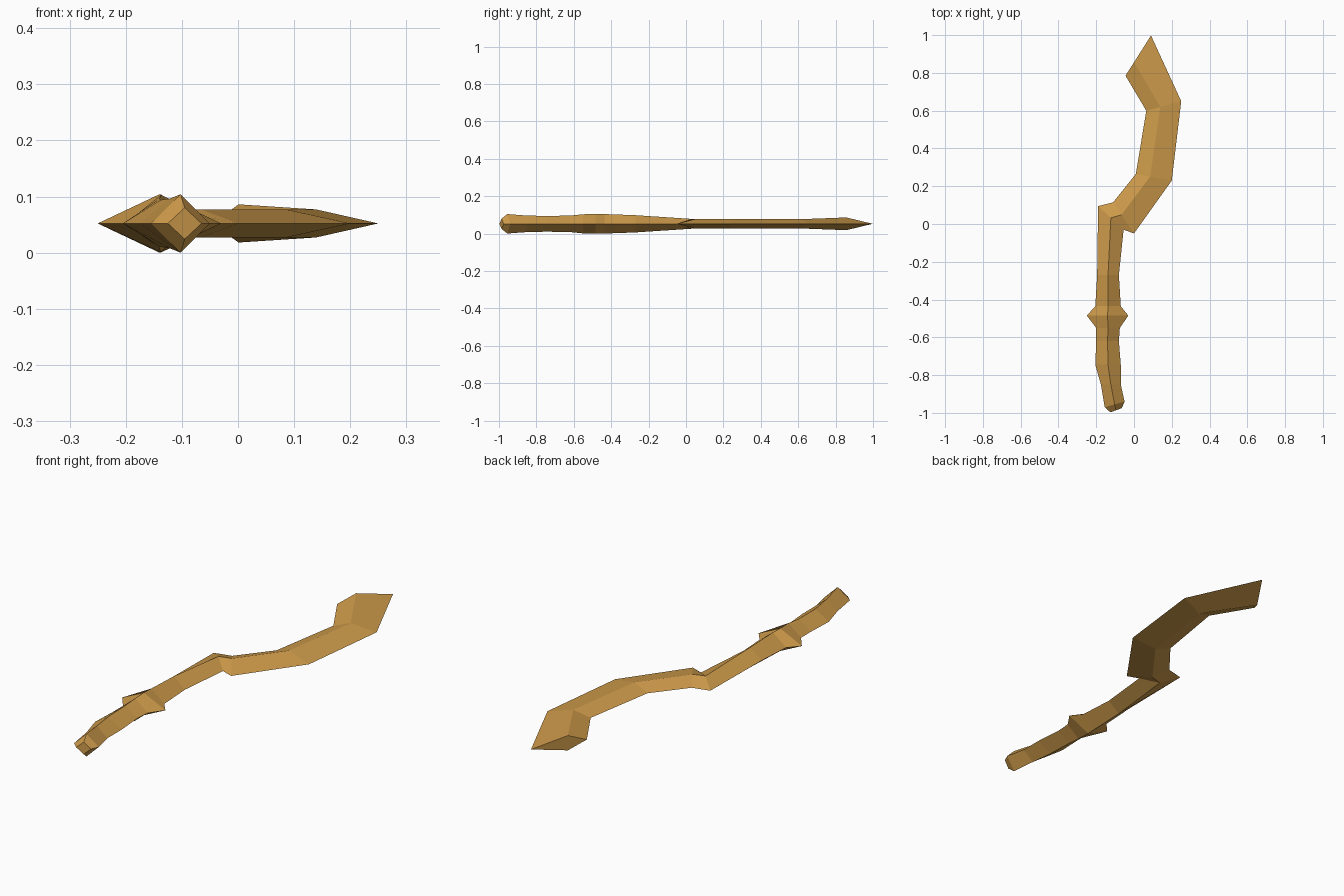
import bpy
import bmesh
from mathutils import Vector

old = bpy.data.objects.get("Cube")
if old:
    bpy.data.objects.remove(old, do_unlink=True)

# One warm wood colour
wood = bpy.data.materials.new("golden wood")
wood.use_nodes = True
colour = (0.62, 0.33, 0.07, 1)
wood.diffuse_color = colour
wood.node_tree.nodes["Principled BSDF"].inputs["Base Color"].default_value = colour

MID_Z = 0.052

# Sections in hundredths: left edge x, y; right edge x, y; ridge height
handle_sections = [
    (-12.5, -99.7, -6.5, -97.5, 2.8),
    (-15.5, -97, -5, -94, 5.2),
    (-17.5, -85, -7, -85, 4.4),
    (-20.5, -74.5, -7, -74.5, 4.2),
    (-20, -62, -8, -62, 4.4),
    (-20, -55, -7.5, -55, 5.1),
    (-25, -48.5, -3, -48.5, 5.2),
    (-20.5, -43.5, -7, -43.5, 5.2),
    (-19.5, -27, -8, -27, 4.6),
    (-19, 9.5, -5.5, -3, 2.6),
]
head_sections = [
    (-11, 11.5, 0, -5, 2.5),
    (1, 26.5, 20, 23, 2.5),
    (6.5, 60, 25, 65, 2.5),
    (-4.5, 78.5, 9, 99.8, 3.4),
]


def add_ring(bm, section, ridge_at):
    """Diamond cross-section; the ridge sits part way from left to right."""
    lx, ly, rx, ry, height = (value / 100 for value in section)
    left = Vector((lx, ly, MID_Z))
    right = Vector((rx, ry, MID_Z))
    ridge = left.lerp(right, ridge_at)
    rise = Vector((0, 0, height))
    return [bm.verts.new(point) for point in (left, ridge + rise, right, ridge - rise)]


# Handle with pommel and collar, running into the crooked head
bm = bmesh.new()
rings = [add_ring(bm, section, 0.5) for section in handle_sections]
rings += [add_ring(bm, section, 0.4) for section in head_sections[:-1]]
rings.append(add_ring(bm, head_sections[-1], 0.34))

# Bridge neighbouring sections and close both ends
for near, far in zip(rings, rings[1:]):
    for i in range(len(near)):
        j = (i + 1) % len(near)
        bm.faces.new((near[i], near[j], far[j], far[i]))
bm.faces.new(rings[0])
bm.faces.new(rings[-1])
bmesh.ops.recalc_face_normals(bm, faces=bm.faces)

mesh = bpy.data.meshes.new("crooked_club")
bm.to_mesh(mesh)
bm.free()
mesh.materials.append(wood)
club = bpy.data.objects.new("crooked_club", mesh)
bpy.context.collection.objects.link(club)
